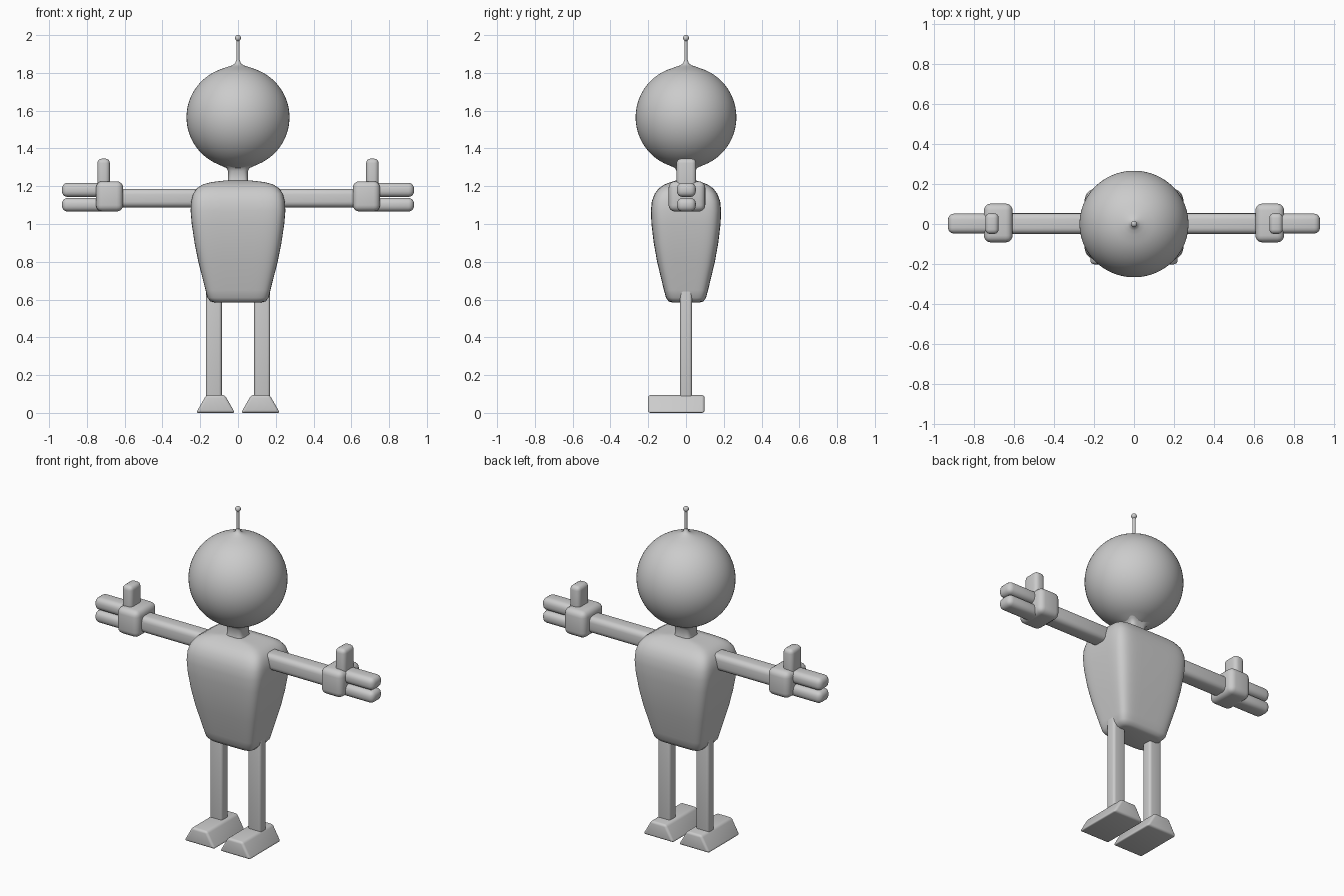
import bpy, bmesh
from math import sin, cos, pi, radians, copysign

if "Cube" in bpy.data.objects:
    bpy.data.objects.remove(bpy.data.objects["Cube"])


def finish(name, bm, mirror=False):
    bmesh.ops.recalc_face_normals(bm, faces=bm.faces)
    me = bpy.data.meshes.new(name)
    bm.to_mesh(me)
    bm.free()
    ob = bpy.data.objects.new(name, me)
    bpy.context.collection.objects.link(ob)
    me.shade_smooth()
    me.set_sharp_from_angle(angle=radians(40))
    if mirror:
        ob.modifiers.new("mirror", 'MIRROR')
    return ob


def loft(name, rings, power=2.0, segs=64):
    """Stack superellipse rings (z, half x, half y); power 2 is round, higher is boxier."""
    bm = bmesh.new()
    loops = []
    for z, hx, hy in rings:
        loop = []
        for i in range(segs):
            a = 2 * pi * (i + 0.5) / segs
            c, s = cos(a), sin(a)
            loop.append(bm.verts.new((
                hx * copysign(abs(c) ** (2 / power), c),
                hy * copysign(abs(s) ** (2 / power), s), z)))
        loops.append(loop)
    for lo, hi in zip(loops, loops[1:]):
        for i in range(segs):
            j = (i + 1) % segs
            bm.faces.new((lo[i], lo[j], hi[j], hi[i]))
    bm.faces.new(loops[0][::-1])
    bm.faces.new(loops[-1])
    return finish(name, bm)


def box(name, x, y, z, bevel, mirror=True, top=1.0):
    """Rounded box from (min, max) ranges; top scales the x width of the upper face."""
    bm = bmesh.new()
    bmesh.ops.create_cube(bm, size=1)
    cx = sum(x) / 2
    for v in bm.verts:
        k = top if v.co.z > 0 else 1.0
        v.co = (cx + v.co.x * (x[1] - x[0]) * k,
                y[0] + (v.co.y + 0.5) * (y[1] - y[0]),
                z[0] + (v.co.z + 0.5) * (z[1] - z[0]))
    bmesh.ops.bevel(bm, geom=bm.edges[:], offset=bevel, segments=4,
                    profile=0.5, affect='EDGES')
    return finish(name, bm, mirror)


# Torso: boxy, tapering to the hips
loft("torso", [
    (0.585, 0.125, 0.075), (0.59, 0.145, 0.092), (0.61, 0.162, 0.106),
    (0.65, 0.172, 0.117), (0.80, 0.21, 0.153), (0.90, 0.23, 0.171),
    (1.00, 0.245, 0.183), (1.07, 0.251, 0.186), (1.12, 0.248, 0.181),
    (1.16, 0.238, 0.166), (1.19, 0.217, 0.143), (1.21, 0.185, 0.112),
    (1.222, 0.14, 0.08), (1.23, 0.07, 0.055)], power=6)

# Neck, flaring into the head
loft("neck", [(1.20, 0.065, 0.06), (1.235, 0.052, 0.05), (1.28, 0.052, 0.05),
              (1.30, 0.064, 0.06), (1.325, 0.10, 0.09)], power=4)

# Head: sphere that flares softly into neck and antenna
sphere = []
for i in range(41):
    a = radians(-66 + 138 * i / 40)
    sphere.append((1.565 + 0.27 * sin(a), 0.273 * cos(a), 0.267 * cos(a)))
loft("head", [(1.29, 0.045, 0.045), (1.30, 0.07, 0.065)] + sphere + [
    (1.832, 0.055, 0.054), (1.839, 0.032, 0.032),
    (1.850, 0.015, 0.015), (1.868, 0.009, 0.009)])

# Antenna rod with ball tip
rod = [(1.80, 0.008, 0.008), (1.97, 0.008, 0.008)]
tip = []
for i in range(9):
    a = radians(-60 + 145 * i / 8)
    tip.append((1.984 + 0.016 * sin(a), 0.016 * cos(a), 0.016 * cos(a)))
loft("antenna", rod + tip, segs=16)

# Arms and hands
box("arm", (0.18, 0.66), (-0.05, 0.054), (1.088, 1.186), 0.03)
box("palm", (0.608, 0.752), (-0.092, 0.102), (1.066, 1.226), 0.034)
for label, z in (("upper", (1.143, 1.218)), ("lower", (1.066, 1.138))):
    box(label + "_finger", (0.70, 0.932), (-0.048, 0.052), z, 0.03)
box("thumb", (0.678, 0.745), (-0.05, 0.054), (1.16, 1.346), 0.024)

# Legs and feet
box("leg", (0.086, 0.17), (-0.032, 0.032), (0.05, 0.68), 0.015)
box("foot", (0.016, 0.222), (-0.202, 0.098), (0.0, 0.094), 0.014, top=0.48)
